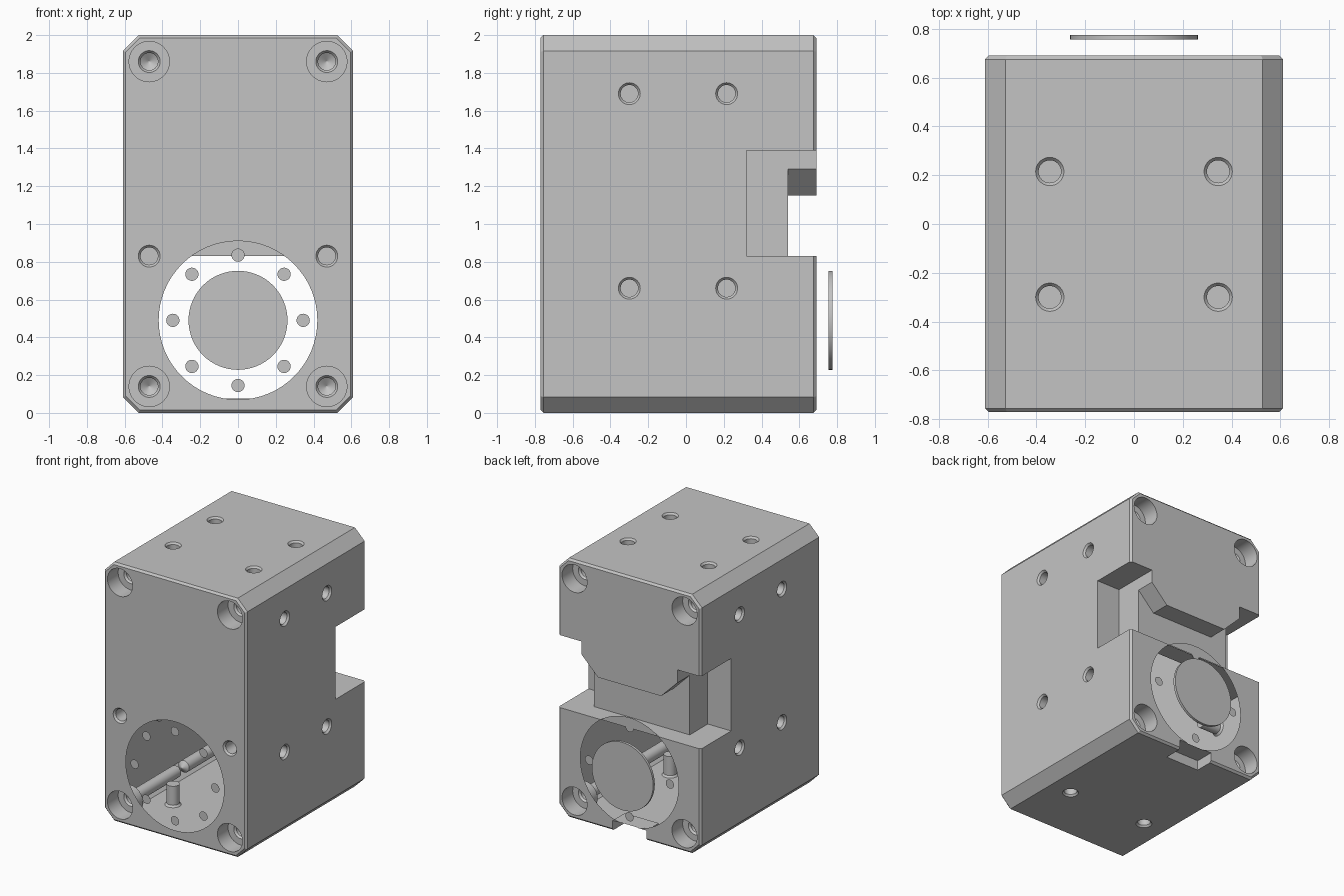
import bpy, bmesh, math
from mathutils import Matrix, Vector

cube = bpy.data.objects.get("Cube")
if cube:
    bpy.data.objects.remove(cube, do_unlink=True)

metal = bpy.data.materials.new("plain grey metal")
metal.use_nodes = True
grey = (0.55, 0.55, 0.55, 1)
metal.diffuse_color = grey
metal.node_tree.nodes["Principled BSDF"].inputs["Base Color"].default_value = grey

W, H = 0.61, 2.0              # half width, height
FRONT, BACK = -0.77, 0.69     # end faces of the block
RIM, CORNER = 0.015, 0.083    # small and large chamfers
BORE_Z, BORE_R = 0.49, 0.42
SKIN = 0.006


def finish(bm, name):
    bmesh.ops.recalc_face_normals(bm, faces=bm.faces)
    mesh = bpy.data.meshes.new(name)
    bm.to_mesh(mesh)
    bm.free()
    mesh.materials.append(metal)
    obj = bpy.data.objects.new(name, mesh)
    bpy.context.collection.objects.link(obj)
    return obj


def loft(bm, rings):
    """Skin closed rings of points and cap both ends."""
    loops = [[bm.verts.new(p) for p in ring] for ring in rings]
    for a, b in zip(loops, loops[1:]):
        for i in range(len(a)):
            j = (i + 1) % len(a)
            bm.faces.new((a[i], a[j], b[j], b[i]))
    bm.faces.new(loops[0][::-1])
    bm.faces.new(loops[-1])


def lathe(bm, at, direction, profile, sides=32):
    """Turned shape from (radius, depth) pairs along a direction."""
    turn = Vector(direction).to_track_quat('Z', 'Y').to_matrix().to_4x4()
    place = Matrix.Translation(at) @ turn
    angles = [2 * math.pi * i / sides for i in range(sides)]
    loft(bm, [[place @ Vector((r * math.cos(a), r * math.sin(a), d)) for a in angles]
              for r, d in profile])


def prism(bm, outline, y0, y1):
    loft(bm, [[(x, y, z) for x, z in outline] for y in (y0, y1)])


def box_outline(x0, x1, z0, z1):
    return [(x0, z0), (x1, z0), (x1, z1), (x0, z1)]


def octagon(y, inset):
    w, lo, hi = W - inset, inset, H - inset
    c = CORNER - inset * 0.58
    return [(x, y, z) for x, z in (
        (w - c, lo), (w, lo + c), (w, hi - c), (w - c, hi),
        (c - w, hi), (-w, hi - c), (-w, lo + c), (c - w, lo))]


def cut(target, bm):
    cutter = finish(bm, "cutter")
    cutter.hide_render = True
    mod = target.modifiers.new("cut", 'BOOLEAN')
    mod.operation, mod.solver, mod.object = 'DIFFERENCE', 'EXACT', cutter
    bpy.context.view_layer.objects.active = target
    bpy.ops.object.modifier_apply(modifier=mod.name)
    bpy.data.objects.remove(cutter, do_unlink=True)


# Chamfered block
bm = bmesh.new()
loft(bm, [octagon(FRONT, RIM), octagon(FRONT + RIM, 0),
          octagon(BACK - RIM, 0), octagon(BACK, RIM)])
body = finish(bm, "housing")

# Side pockets of the rear notch, and the slot under the rear edge
bm = bmesh.new()
for x0, x1 in ((0.41, 0.8), (-0.8, -0.41)):
    prism(bm, box_outline(x0, x1, 0.83, 1.39), 0.32, 0.9)
prism(bm, box_outline(-0.145, 0.145, -0.1, 0.077), 0.54, 0.9)
cut(body, bm)

# Shallower middle of the notch with a tapered lip above
bm = bmesh.new()
right_half = [(0.45, 0.83), (0.45, 1.29), (0.41, 1.29), (0.27, 1.15)]
prism(bm, right_half + [(-x, z) for x, z in reversed(right_half)], 0.54, 0.9)
cut(body, bm)

# Threaded holes and counterbored screw holes
THREAD = [(0.058, -0.02), (0.058, 0), (0.046, 0.014), (0.046, 0.16)]
SCREW = [(0.107, -0.02), (0.107, 0.13), (0.058, 0.13), (0.046, 0.145),
         (0.046, 0.68), (0.003, 0.71)]
bm = bmesh.new()
for s in (-1, 1):
    for y in (-0.3, 0.215):
        lathe(bm, (s * 0.345, y, H), (0, 0, -1), THREAD)
        for z in (0.66, 1.69):
            lathe(bm, (s * W, y, z), (-s, 0, 0), THREAD)
    lathe(bm, (s * 0.345, -0.3, 0), (0, 0, 1), THREAD)
    lathe(bm, (s * 0.47, FRONT, 0.83), (0, 1, 0), THREAD)
    for z in (0.14, 1.86):
        lathe(bm, (s * 0.47, FRONT, z), (0, 1, 0), SCREW)
        lathe(bm, (s * 0.47, BACK, z), (0, -1, 0), SCREW)
cut(body, bm)

# Round openings in the front and back skins
bm = bmesh.new()
for y, d in ((FRONT, 1), (BACK, -1)):
    lathe(bm, (0, y, BORE_Z), (0, d, 0), [(BORE_R, -0.05), (BORE_R, SKIN)], 64)
cut(body, bm)
bm = bmesh.new()
bm.from_mesh(body.data)


def in_opening(face):
    y = face.calc_center_median().y
    near_skin = (FRONT + 0.0005 < y < FRONT + SKIN + 0.001
                 or BACK - SKIN - 0.001 < y < BACK - 0.0005)
    return near_skin and all(
        math.hypot(v.co.x, v.co.z - BORE_Z) < BORE_R + 0.002 for v in face.verts)


bmesh.ops.delete(bm, geom=[f for f in bm.faces if in_opening(f)], context='FACES')
bm.to_mesh(body.data)
bm.free()

# Thin round patches marking the bolt circle, eight in front and four behind
bm = bmesh.new()
for y, count in ((FRONT, 8), (BACK, 4)):
    for i in range(count):
        a = 2 * math.pi * i / count
        at = (0.345 * math.cos(a), y, BORE_Z + 0.345 * math.sin(a))
        patch = Matrix.Translation(at) @ Matrix.Rotation(math.pi / 2, 4, 'X')
        bmesh.ops.create_circle(bm, cap_ends=True, segments=24, radius=0.035, matrix=patch)
finish(bm, "bolt_circle_patches")

# Arched lip standing above the notch floor
bm = bmesh.new()
start = math.asin((0.83 - BORE_Z) / BORE_R)
arc = [start + (math.pi - 2 * start) * i / 16 for i in range(17)]
bm.faces.new([bm.verts.new((BORE_R * math.cos(a), BACK - 0.002, BORE_Z + BORE_R * math.sin(a)))
              for a in arc])
finish(bm, "arched_lip")

# Round cover disc behind the opening
bm = bmesh.new()
lathe(bm, (0, 0.755, BORE_Z), (0, 1, 0), [(0.262, 0), (0.262, 0.02)], 64)
disc = finish(bm, "cover_disc")

# Smooth the round walls, keep the edges sharp
for obj in (body, disc):
    bpy.ops.object.select_all(action='DESELECT')
    obj.select_set(True)
    bpy.context.view_layer.objects.active = obj
    bpy.ops.object.shade_smooth_by_angle(angle=math.radians(25))
